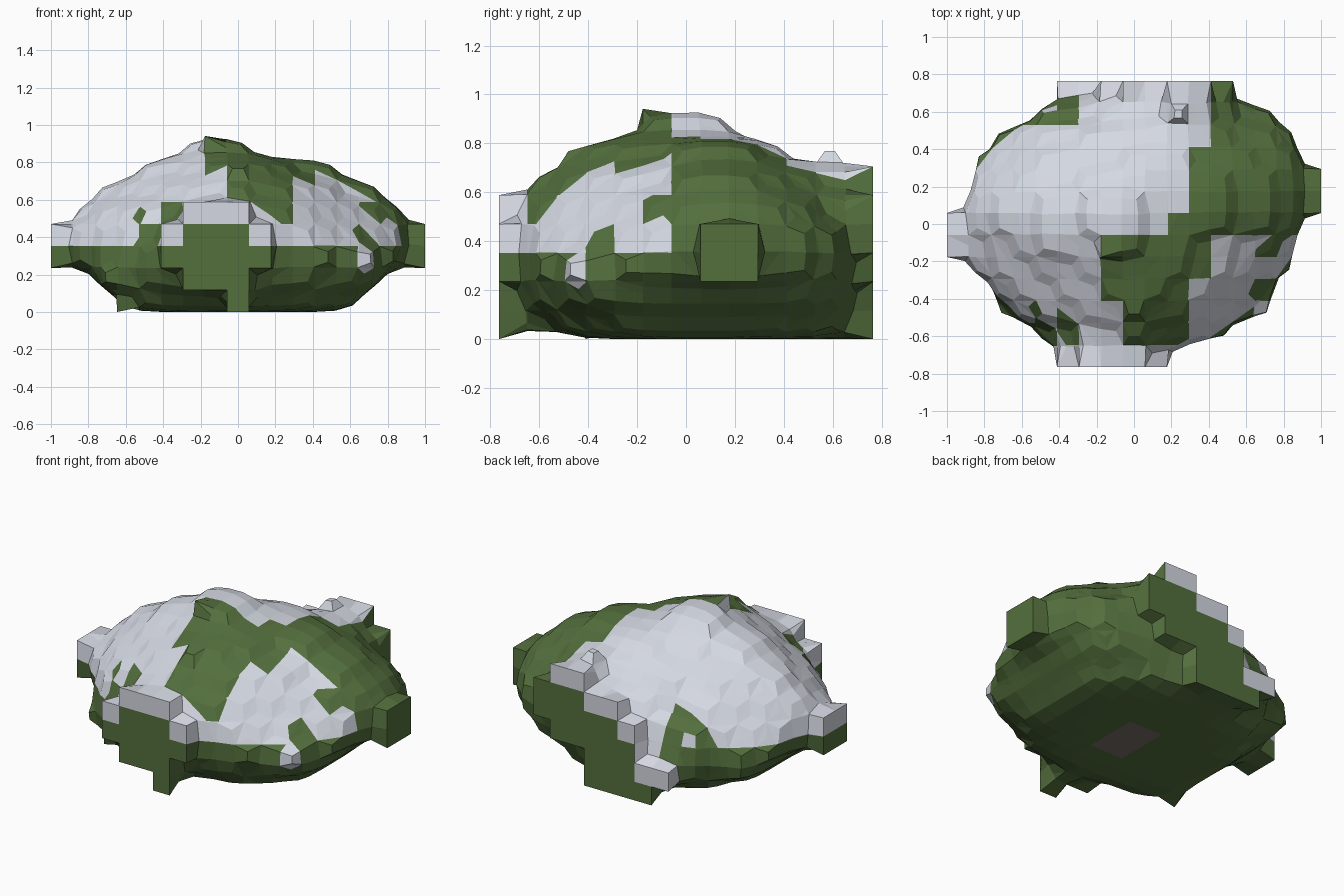
import bpy, bmesh
from mathutils import Vector

if "Cube" in bpy.data.objects:
    bpy.data.objects.remove(bpy.data.objects["Cube"])

NX, NY, NZ = 17, 13, 8
H = 2 / NX


def gx(i): return (i - NX / 2) * H
def gy(j): return (j - NY / 2) * H


def material(name, rgb):
    m = bpy.data.materials.new(name)
    m.use_nodes = True
    m.diffuse_color = (*rgb, 1)
    m.node_tree.nodes["Principled BSDF"].inputs["Base Color"].default_value = (*rgb, 1)
    return m


# Boulder volume: rounded plan, domed top, flattened underside; the right half is leaner
def in_boulder(x, y, z):
    if x < 0:
        across, along, steep = abs(x / 0.95) ** 2, abs(y / 0.74), 2
    else:
        across, along, steep = abs(x / 0.95) ** 2.3, abs((y - 0.1 * x) / 0.73), 2.3
    if across + along ** steep >= 1:
        return False
    dome = max(0, 1 - across - along ** (steep + 1))
    bowl = max(0, 1 - across - along ** (steep + 2))
    top = 0.34 + 0.52 * dome ** 0.53 - 0.22 * max(0, y - 0.1)
    # Sloping shoulders
    if x < 0:
        top -= (0.8 if y < 0 else 0.3) * abs(x * y)
    else:
        top -= 0.6 * x * max(0, -y) ** 0.5
    # Summit
    if -0.2 < y < 0.2 and (-0.2 if y < -0.06 else -0.3) < x < 0.05:
        top += 0.07
    return 0.34 - 0.42 * bowl ** 0.75 < z < top


cells = {(i, j, k) for i in range(1, NX - 1) for j in range(1, NY - 1) for k in range(NZ)
         if in_boulder(gx(i + .5), gy(j + .5), (k + .5) * H)}


# Flat outcrops on the four sides, as rows of blocks: (first, last) per layer
def rows(j, layers):
    for k, (a, b) in enumerate(layers):
        for i in range(a, b):
            cells.add((i, j, k))
            cells.add((i, j + (1 if j == 0 else -1), k))


rows(0, [(8, 9), (6, 9), (5, 10), (5, 10), (6, 9)])
rows(NY - 1, [(6, 10), (5, 10), (7, 12), (7, 13), (8, 13), (10, 12)])
for k in (2, 3):
    for j in (7, 8):
        cells.update({(NX - 1, j, k), (NX - 2, j, k)})
    for j in (5, 6):
        cells.update({(0, j, k), (1, j, k)})

# Small nubs on top of columns, two on the flanks, and a foot below
for i, j in ((10, 11), (4, 5), (4, 2)):
    column = [k for (a, b, k) in cells if (a, b) == (i, j)]
    cells.add((i, j, max(column) + 1))
cells.update({(14, 2, 2), (4, 11, 3)})
cells.update({(3, 3, 0), (3, 3, 1), (4, 3, 0)})

# Skin the blocks with quads
bm = bmesh.new()
verts = {}


def vert(p):
    if p not in verts:
        verts[p] = bm.verts.new((gx(p[0]), gy(p[1]), p[2] * H))
    return verts[p]


for c in sorted(cells):
    for axis in range(3):
        for side in (0, 1):
            n = list(c)
            n[axis] += 2 * side - 1
            if tuple(n) in cells:
                continue
            quad = []
            for u, w in ((0, 0), (1, 0), (1, 1), (0, 1)):
                p = list(c)
                p[axis] += side
                p[(axis + 1) % 3] += u
                p[(axis + 2) % 3] += w
                quad.append(vert(tuple(p)))
            bm.faces.new(quad if side else quad[::-1])

# Soften everything except the outcrop faces, the peak corner and the foot corner
pinned = {verts[p] for p in verts if p[0] in (0, NX) or p[1] in (0, NY)}
pinned |= {verts[7, 5, NZ], verts[3, 3, 0]}
for _ in range(4):
    new = {}
    for v in bm.verts:
        if v not in pinned:
            ring = [e.other_vert(v).co for e in v.link_edges]
            new[v] = v.co.lerp(sum(ring, Vector()) / len(ring), 0.5)
    for v, co in new.items():
        v.co = co

# Cut along the grid so the colour borders run straight
planes = [((gx(i), 0, 0), (1, 0, 0)) for i in range(1, NX)]
planes += [((0, gy(j), 0), (0, 1, 0)) for j in range(1, NY)]
planes += [((0, 0, k * H), (0, 0, 1)) for k in range(1, NZ)]
for co, no in planes:
    bmesh.ops.bisect_plane(bm, geom=bm.verts[:] + bm.edges[:] + bm.faces[:],
                           dist=0.002, plane_co=co, plane_no=no)

# Small patches: x, y and z ranges
NUBS = [((.62, .77), (-.53, -.41), (.22, .37)), ((-.53, -.41), (.57, .67), (.36, .47))]
PATCHES = [((.6, 1), (-.41, -.29), (.35, .47)), ((.7, 1), (-.18, -.06), (.5, .59)),
           ((-.55, -.41), (-.7, -.4), (.35, .47)), ((-.41, -.29), (-.7, -.4), (.47, .59)),
           ((-.56, -.5), (-.53, -.41), (.47, .59)), ((-.65, -.29), (.53, .7), (.35, .53))]


def inside(boxes, point):
    return any(all(lo < c < hi for c, (lo, hi) in zip(point, box)) for box in boxes)


def is_snow(x, y, z):
    if y > 0.68 and x > -0.42:
        return any(x < a and z > b for a, b in ((.41, .59), (.18, .47), (-.06, .35), (-.18, .118)))
    if y < -0.65 and -0.42 < x < 0.19:
        return z > 0.47 or (z > 0.353 and not -.29 < x < .06)
    if inside(NUBS, (x, y, z)):
        return True
    if z < 0.353 or inside(PATCHES, (x, y, z)):
        return False
    if y > -0.06:
        return x < (0.18 if y < 0.06 else 0.29 if y < 0.41 else 0.41)
    left = -0.18 if y > -0.41 else -0.06
    right = 0.41 if y > -0.29 else 0.29
    return not (left < x < right and z > (0.59 if x < 0.06 else 0.5))


# Colour by place: moss, snow, and a bare patch underneath
for f in bm.faces:
    x, y, z = f.calc_center_median()
    f.material_index = 1 if is_snow(x, y, z) else 0
    if z < 0.01 and -0.06 < x < 0.18 and abs(y) < 0.17:
        f.material_index = 2

mesh = bpy.data.meshes.new("mossy_boulder")
bm.to_mesh(mesh)
bm.free()
for name, rgb in (("moss_green", (.088, .16, .047)), ("pale_stone", (.66, .69, .76)),
                  ("bare_earth", (.2, .16, .15))):
    mesh.materials.append(material(name, rgb))
bpy.context.collection.objects.link(bpy.data.objects.new("mossy_boulder", mesh))
